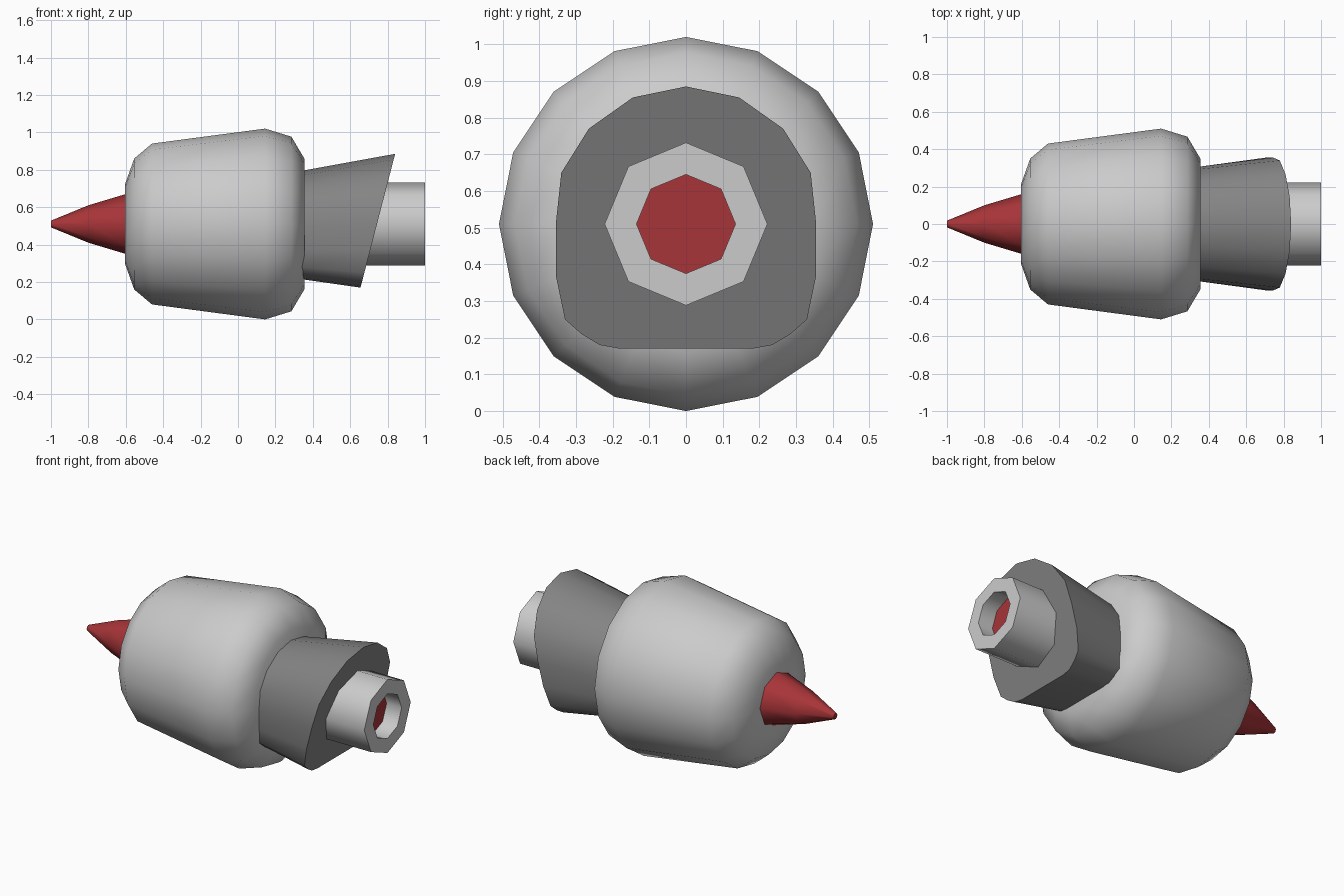
import bpy, bmesh, math

AXIS_Z = 0.51

cube = bpy.data.objects.get("Cube")
if cube:
    bpy.data.objects.remove(cube, do_unlink=True)


def material(name, rgb):
    mat = bpy.data.materials.new(name)
    mat.use_nodes = True
    mat.diffuse_color = (*rgb, 1)
    mat.node_tree.nodes["Principled BSDF"].inputs["Base Color"].default_value = (*rgb, 1)
    return mat


light_grey = material("light grey", (0.6, 0.6, 0.6))
dark_grey = material("dark grey", (0.23, 0.23, 0.23))
red = material("red", (0.39, 0.035, 0.04))


def loft(name, rings, mats, angle=50, end_material=0):
    """Join equal-sized rings of points with quads and cap both ends."""
    bm = bmesh.new()
    loops = [[bm.verts.new(p) for p in ring] for ring in rings]
    n = len(loops[0])
    for a, b in zip(loops, loops[1:]):
        for i in range(n):
            j = (i + 1) % n
            bm.faces.new((a[i], a[j], b[j], b[i]))
    bm.faces.new(loops[0])
    bm.faces.new(loops[-1]).material_index = end_material
    bmesh.ops.recalc_face_normals(bm, faces=bm.faces[:])
    mesh = bpy.data.meshes.new(name)
    bm.to_mesh(mesh)
    bm.free()
    obj = bpy.data.objects.new(name, mesh)
    bpy.context.collection.objects.link(obj)
    for mat in mats:
        mesh.materials.append(mat)
    bpy.ops.object.select_all(action="DESELECT")
    obj.select_set(True)
    bpy.context.view_layer.objects.active = obj
    bpy.ops.object.shade_smooth_by_angle(angle=math.radians(angle))
    return obj


def turned(profile, sides):
    """Rings around the long axis from (x, radius) pairs."""
    turns = [math.tau * i / sides for i in range(sides)]
    return [[(x, r * math.sin(t), AXIS_Z + r * math.cos(t)) for t in turns]
            for x, r in profile]


# Rounded barrel body
loft("body", turned([(-0.605, 0.21), (-0.555, 0.35), (-0.46, 0.43),
                     (0.145, 0.51), (0.285, 0.467), (0.355, 0.35)], 16), [light_grey])

# Rear spike
loft("spike", turned([(-0.5, 0.18), (-0.6, 0.16), (-0.8, 0.1), (-1, 0.018)], 8), [red])

# Hollow barrel with a red plug recessed in its mouth
loft("barrel", turned([(0.5, 0.222), (1, 0.222), (1, 0.135), (0.9, 0.135)], 8),
     [light_grey, red], end_material=1)

# Flared collar: rounded top, flat bottom, cut off at a slant
half = [(0.145, 0.855), (0.265, 0.77), (0.34, 0.65), (0.355, 0.51), (0.355, 0.37),
        (0.33, 0.25), (0.285, 0.21), (0.235, 0.18), (0.18, 0.17)]
outline = [(0, 0.885)] + half + [(-y, z) for y, z in reversed(half)]
collar_start = [(0.34, y * 0.86, 0.215 + (z - 0.17) * 0.81) for y, z in outline]
collar_end = [(0.655 + (z - 0.17) * 0.259, y, z) for y, z in outline]
loft("collar", [collar_start, collar_end], [dark_grey])
